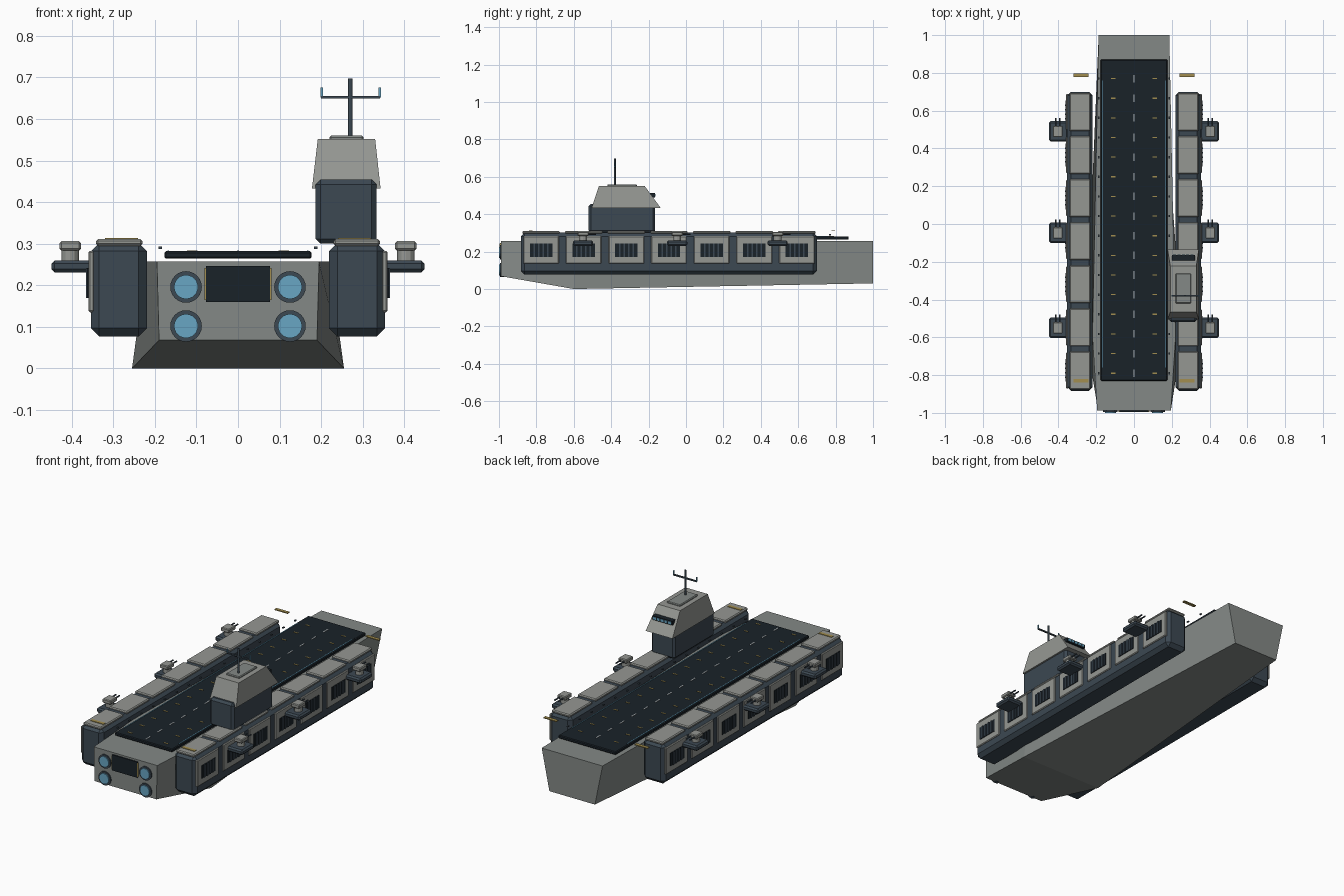
import bpy, bmesh, math
from mathutils import Matrix

if "Cube" in bpy.data.objects:
    bpy.data.objects.remove(bpy.data.objects["Cube"])


def material(name, rgb):
    m = bpy.data.materials.new(name)
    m.diffuse_color = (*rgb, 1)
    m.use_nodes = True
    m.node_tree.nodes["Principled BSDF"].inputs["Base Color"].default_value = m.diffuse_color
    return m


HULL = material("hull_grey", (0.23, 0.25, 0.24))
PLATE = material("plate_grey", (0.30, 0.31, 0.29))
STEEL = material("dark_steel", (0.045, 0.065, 0.085))
BLACK = material("deck_black", (0.01, 0.016, 0.022))
CYAN = material("glow_cyan", (0.14, 0.38, 0.55))
YELLOW = material("marking_yellow", (0.36, 0.27, 0.08))
WHITE = material("marking_white", (0.5, 0.55, 0.57))


def finish(name, bm, mat, bevel=0):
    bmesh.ops.recalc_face_normals(bm, faces=bm.faces)
    me = bpy.data.meshes.new(name)
    bm.to_mesh(me)
    bm.free()
    me.materials.append(mat)
    ob = bpy.data.objects.new(name, me)
    bpy.context.collection.objects.link(ob)
    if bevel:
        mod = ob.modifiers.new("chamfer", "BEVEL")
        mod.width, mod.segments = bevel, 1
    return ob


def boxes(name, items, mat, bevel=0):
    """One object from boxes given as (x0, x1, y0, y1, z0, z1)."""
    bm = bmesh.new()
    for x0, x1, y0, y1, z0, z1 in items:
        m = Matrix.Translation(((x0 + x1) / 2, (y0 + y1) / 2, (z0 + z1) / 2))
        m = m @ Matrix.Diagonal((abs(x1 - x0), y1 - y0, z1 - z0, 1))
        bmesh.ops.create_cube(bm, size=1, matrix=m)
    return finish(name, bm, mat, bevel)


def loft(name, rings, mat):
    """Skin a row of equal-length closed sections and cap both ends."""
    bm = bmesh.new()
    vs = [[bm.verts.new(p) for p in r] for r in rings]
    n = len(vs[0])
    for a, b in zip(vs, vs[1:]):
        for i in range(n):
            bm.faces.new((a[i], a[(i + 1) % n], b[(i + 1) % n], b[i]))
    bm.faces.new(vs[0])
    bm.faces.new(vs[-1])
    return finish(name, bm, mat)


def cylinder(name, loc, r, depth, mat, axis="Z", sides=24):
    bm = bmesh.new()
    rot = Matrix.Rotation(math.pi / 2, 4, "X") if axis == "Y" else Matrix()
    bmesh.ops.create_cone(bm, cap_ends=True, segments=sides, radius1=r, radius2=r,
                          depth=depth, matrix=Matrix.Translation(loc) @ rot)
    return finish(name, bm, mat)


# Hull: sections as y, top half width, bottom half width, bottom height
sections = [(-0.988, 0.195, 0.19, 0.068), (-0.6, 0.22, 0.255, 0.0),
            (1.0, 0.187, 0.14, 0.03)]
loft("hull", [[(-t, y, 0.257), (t, y, 0.257), (b, y, z), (-b, y, z)]
              for y, t, b, z in sections], HULL)

# Flight deck, markings and edge lights
boxes("flight_deck", [(-0.177, 0.177, -0.83, 0.87, 0.264, 0.282)], BLACK, 0.004)
rows = [0.77 - 0.104 * i for i in range(16)]
boxes("centre_dashes", [(-0.003, 0.003, y - 0.02, y + 0.02, 0.281, 0.284)
                        for y in rows], WHITE)
boxes("deck_ticks", [(s * 0.11 - 0.013, s * 0.11 + 0.013, y - 0.003, y + 0.003, 0.281, 0.284)
                     for y in rows for s in (-1, 1)], YELLOW)
boxes("deck_edge_strips", [(s * 0.168 - 0.002, s * 0.168 + 0.002, -0.76, 0.76, 0.281, 0.284)
                           for s in (-1, 1)], CYAN)
boxes("edge_lights", [(s * 0.187 - 0.004, s * 0.187 + 0.004, y - 0.006, y + 0.006, 0.287, 0.293)
                      for y in rows for s in (-1, 1)], STEEL)

# Side pods with armour plates, slatted bays and turrets
bays = [-0.775 + 0.228 * i for i in range(7)]
for s, side in ((-1, "left"), (1, "right")):
    def sx(a, b):
        return min(s * a, s * b), max(s * a, s * b)

    boxes(side + "_pod", [(*sx(0.219, 0.354), -0.883, 0.7, 0.077, 0.302)], STEEL, 0.02)
    boxes(side + "_pod_roof_plates", [(*sx(0.23, 0.342), y - 0.1, y + 0.1, 0.295, 0.311)
                                      for y in bays], PLATE, 0.005)
    boxes(side + "_pod_side_plates", [(*sx(0.345, 0.36), y - 0.095, y + 0.095, 0.135, 0.283)
                                      for y in bays], PLATE, 0.004)
    boxes(side + "_bay_openings", [(*sx(0.35, 0.363), y - 0.06, y + 0.06, 0.17, 0.242)
                                   for y in bays], BLACK)
    boxes(side + "_bay_slats", [(*sx(0.36, 0.366), y + d - 0.004, y + d + 0.004, 0.17, 0.242)
                                for y in bays for d in (-0.036, -0.012, 0.012, 0.036)], STEEL)
    boxes(side + "_pod_end_markings", [(*sx(0.24, 0.32), y - 0.009, y + 0.009, 0.309, 0.314)
                                       for y in (-0.83, 0.787)], YELLOW)

    for i, y in enumerate((-0.55, -0.047, 0.49)):
        tag = f"{side}_turret_{i + 1}_"
        boxes(tag + "platform", [(*sx(0.35, 0.449), y - 0.054, y + 0.054, 0.231, 0.26)],
              STEEL, 0.008)
        cylinder(tag + "column", (s * 0.404, y, 0.272), 0.021, 0.028, PLATE, sides=12)
        boxes(tag + "head", [(*sx(0.378, 0.429), y - 0.03, y + 0.03, 0.284, 0.306)],
              PLATE, 0.004)
        for k in (-1, 1):
            cylinder(f"{tag}barrel_{k}", (s * 0.404 + k * 0.011, y + 0.045, 0.294),
                     0.004, 0.05, STEEL, "Y", 8)

# Command tower
boxes("tower_base", [(0.187, 0.333, -0.52, -0.165, 0.3, 0.455)], STEEL, 0.012)
loft("bridge", [[(x0, y0, z), (x1, y0, z), (x1, y1, z), (x0, y1, z)]
                for x0, x1, y0, y1, z in ((0.178, 0.343, -0.505, -0.135, 0.433),
                                          (0.192, 0.33, -0.465, -0.222, 0.552))], PLATE)
boxes("bridge_roof_plate", [(0.22, 0.302, -0.42, -0.262, 0.548, 0.56)], HULL, 0.004)
boxes("bridge_window_band", [(0.2, 0.322, -0.2, -0.165, 0.49, 0.512)], BLACK)
boxes("bridge_windows", [(0.261 + 0.023 * i - 0.008, 0.261 + 0.023 * i + 0.008,
                          -0.17, -0.162, 0.494, 0.508) for i in range(-2, 3)], CYAN)
cylinder("mast", (0.27, -0.38, 0.625), 0.005, 0.144, STEEL, sides=12)
boxes("mast_crossbar", [(0.2, 0.342, -0.384, -0.376, 0.649, 0.656)], STEEL)
boxes("mast_tips", [(x - 0.003, x + 0.003, -0.383, -0.377, 0.652, 0.676)
                    for x in (0.201, 0.341)], CYAN)

# Stern hangar door and engines
boxes("stern_door", [(-0.077, 0.077, -0.995, -0.97, 0.16, 0.247)], BLACK)
boxes("stern_door_trim", [(s * 0.079 - 0.002, s * 0.079 + 0.002, -0.996, -0.97, 0.165, 0.242)
                          for s in (-1, 1)], YELLOW)
for x in (-0.125, 0.125):
    for z in (0.102, 0.196):
        cylinder("engine_ring", (x, -0.982, z), 0.038, 0.024, STEEL, "Y")
        cylinder("engine_glow", (x, -0.985, z), 0.029, 0.03, CYAN, "Y")
